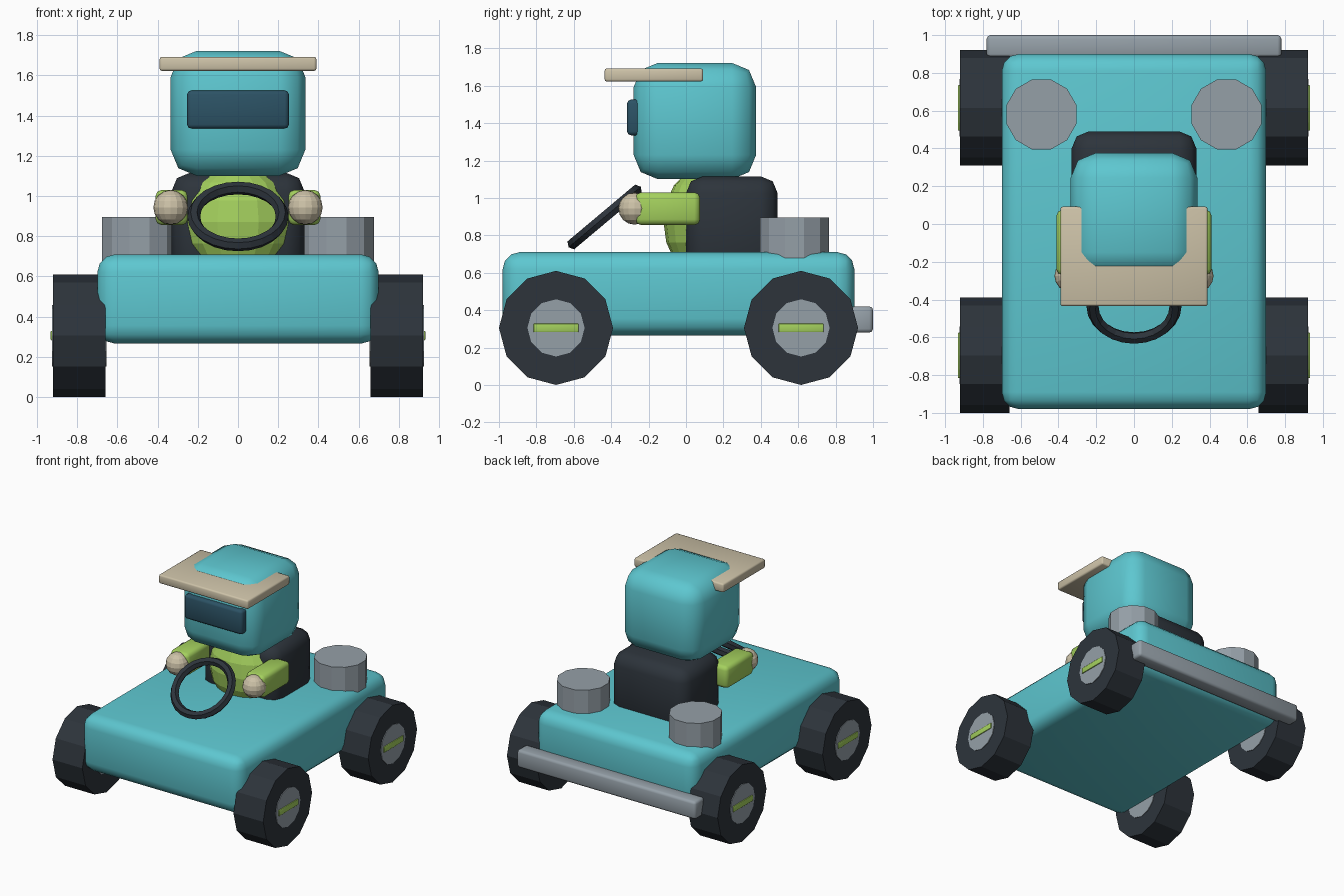
import bpy
from math import radians

if "Cube" in bpy.data.objects:
    bpy.data.objects.remove(bpy.data.objects["Cube"], do_unlink=True)


def material(name, rgb):
    mat = bpy.data.materials.new(name)
    mat.use_nodes = True
    mat.diffuse_color = (*rgb, 1)
    mat.node_tree.nodes["Principled BSDF"].inputs["Base Color"].default_value = (*rgb, 1)
    return mat


TEAL = material("teal", (0.11, 0.57, 0.63))
DARK = material("charcoal", (0.026, 0.034, 0.044))
GREEN = material("lime green", (0.37, 0.63, 0.11))
CREAM = material("cream", (0.61, 0.54, 0.39))
GREY = material("metal grey", (0.30, 0.35, 0.39))
BLUE = material("dark blue glass", (0.025, 0.085, 0.13))


def finish(name, mat):
    ob = bpy.context.object
    ob.name = name
    ob.data.materials.clear()
    ob.data.materials.append(mat)
    return ob


def box(name, mat, x, y, z, bevel=0.0, segments=2):
    """Box from (min, max) ranges, with optional rounded edges."""
    ranges = (x, y, z)
    bpy.ops.mesh.primitive_cube_add(size=1, location=[(a + b) / 2 for a, b in ranges])
    ob = finish(name, mat)
    ob.scale = [b - a for a, b in ranges]
    bpy.ops.object.transform_apply(location=False, rotation=False, scale=True)
    if bevel:
        mod = ob.modifiers.new("rounded edges", 'BEVEL')
        mod.width = bevel
        mod.segments = segments
        bpy.ops.object.modifier_apply(modifier=mod.name)
        bpy.ops.object.shade_smooth_by_angle(angle=radians(50))
    return ob


def cylinder(name, mat, location, radius, depth, rotation=(0, 0, 0)):
    bpy.ops.mesh.primitive_cylinder_add(vertices=12, radius=radius, depth=depth,
                                        location=location, rotation=rotation)
    return finish(name, mat)


def ball(name, mat, location, scale, segments=16, rings=8):
    bpy.ops.mesh.primitive_uv_sphere_add(segments=segments, ring_count=rings,
                                         radius=1, location=location)
    ob = finish(name, mat)
    ob.scale = scale
    return ob


# Kart body, seat and rear bumper
box("kart_body", TEAL, (-0.70, 0.70), (-0.98, 0.90), (0.265, 0.71), 0.09, 3)
box("seat", DARK, (-0.33, 0.33), (0.0, 0.49), (0.60, 1.115), 0.09)
box("rear_bumper", GREY, (-0.78, 0.78), (0.88, 1.0), (0.28, 0.42), 0.02)

# Wheels with hubs and hub bars, and rear engine drums
for side, sx in (("left", 1), ("right", -1)):
    for end, y in (("front", -0.695), ("rear", 0.615)):
        centre = (sx * 0.79, y, 0.305)
        across = (0, radians(90), 0)
        cylinder(f"{end}_{side}_wheel", DARK, centre, 0.305, 0.26, across)
        cylinder(f"{end}_{side}_hub", GREY, centre, 0.153, 0.27, across)
        outer = sorted((sx * 0.90, sx * 0.932))
        box(f"{end}_{side}_hub_bar", GREEN, outer, (y - 0.12, y + 0.12), (0.282, 0.328), 0.004)
    cylinder(f"{side}_engine_drum", GREY, (sx * 0.49, 0.58, 0.745), 0.192, 0.30,
             (0, 0, radians(15)))

    # Driver's arms and hands
    box(f"{side}_arm", GREEN, sorted((sx * 0.25, sx * 0.41)), (-0.27, 0.075),
        (0.855, 1.03), 0.03)
    ball(f"{side}_hand", CREAM, (sx * 0.335, -0.275, 0.943), (0.086,) * 3)

# Driver's torso, head, face screen and cap brim
ball("torso", GREEN, (0, 0.07, 0.87), (0.27, 0.19, 0.28))
box("head", TEAL, (-0.335, 0.335), (-0.28, 0.375), (1.10, 1.722), 0.13)
box("face_screen", BLUE, (-0.253, 0.253), (-0.315, -0.22), (1.335, 1.525), 0.02)
box("cap_brim", CREAM, (-0.39, 0.39), (-0.435, 0.092), (1.622, 1.692), 0.012)

# Tilted steering wheel
bpy.ops.mesh.primitive_torus_add(major_radius=0.22, minor_radius=0.032,
                                 major_segments=24, minor_segments=6,
                                 location=(0, -0.435, 0.898),
                                 rotation=(radians(40), 0, 0))
finish("steering_wheel", DARK)
